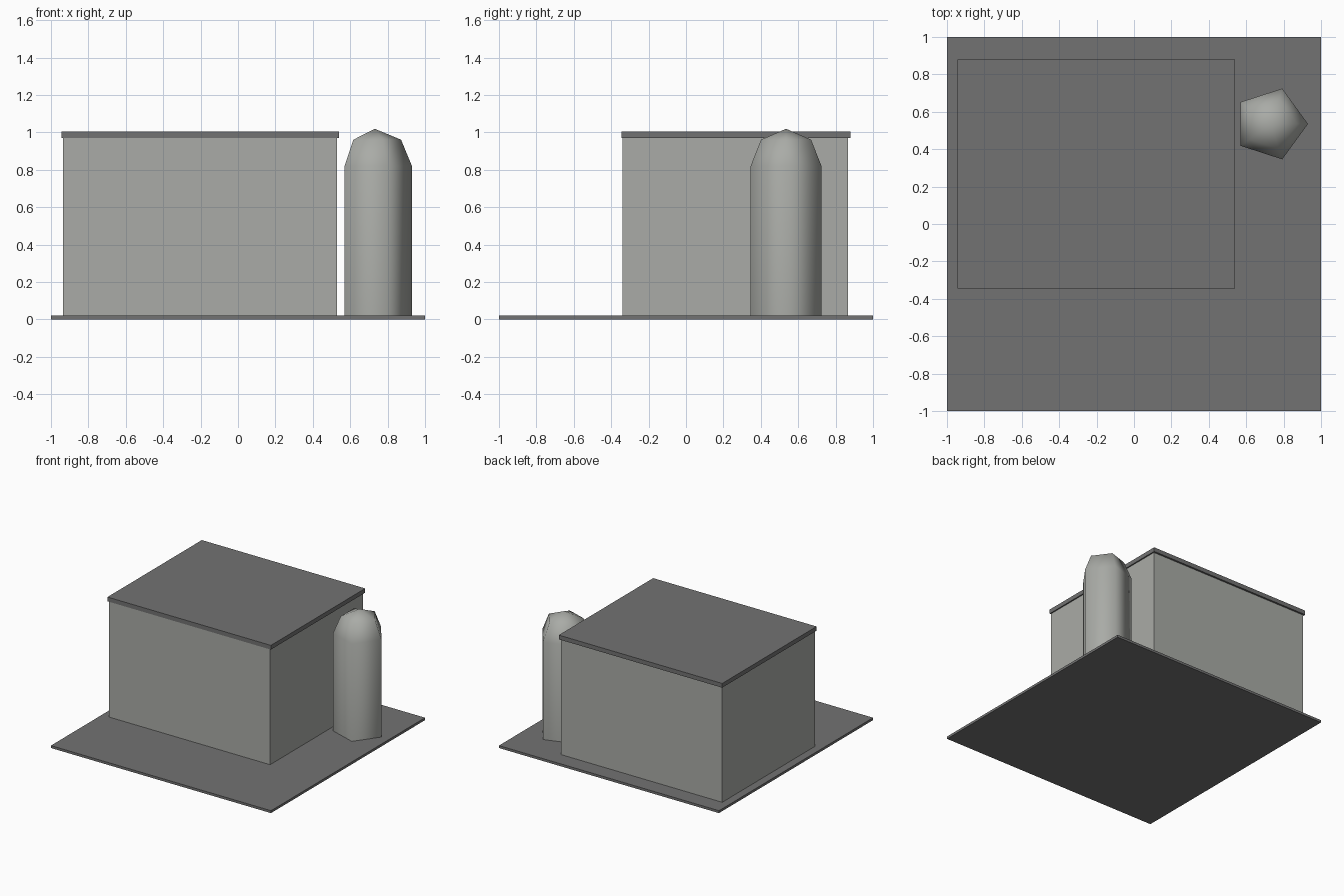
import bpy
import bmesh
from math import cos, sin, radians, tau

cube = bpy.data.objects.get("Cube")
if cube:
    bpy.data.objects.remove(cube, do_unlink=True)


def make_material(name, color):
    mat = bpy.data.materials.new(name)
    mat.use_nodes = True
    mat.diffuse_color = color
    mat.node_tree.nodes["Principled BSDF"].inputs["Base Color"].default_value = color
    return mat


def add_object(name, bm, mat):
    bmesh.ops.recalc_face_normals(bm, faces=bm.faces)
    mesh = bpy.data.meshes.new(name)
    bm.to_mesh(mesh)
    bm.free()
    mesh.materials.append(mat)
    obj = bpy.data.objects.new(name, mesh)
    bpy.context.collection.objects.link(obj)
    return obj


def box(name, low, high, mat):
    bm = bmesh.new()
    bmesh.ops.create_cube(bm, size=1)
    for v in bm.verts:
        v.co = [l if c < 0 else h for c, l, h in zip(v.co, low, high)]
    return add_object(name, bm, mat)


def domed_tank(name, center, radius, sides, bottom, shoulder, mat):
    # Straight wall with a two-step hemispherical cap
    bm = bmesh.new()
    cx, cy = center
    bend = radians(45)
    profile = [(radius, bottom), (radius, shoulder),
               (radius * cos(bend), shoulder + radius * sin(bend))]
    rings = [[bm.verts.new((cx + r * cos(tau * i / sides),
                            cy + r * sin(tau * i / sides), z))
              for i in range(sides)] for r, z in profile]
    tip = bm.verts.new((cx, cy, shoulder + radius))
    for i in range(sides):
        j = (i + 1) % sides
        for a, b in zip(rings, rings[1:]):
            bm.faces.new((a[i], a[j], b[j], b[i])).smooth = True
        bm.faces.new((rings[-1][i], rings[-1][j], tip)).smooth = True
    bm.faces.new(rings[0])
    return add_object(name, bm, mat)


dark = make_material("dark grey", (0.17, 0.17, 0.17, 1))
light = make_material("light grey", (0.40, 0.41, 0.385, 1))

# Ground slab, building and roof
box("ground_slab", (-1, -1, 0), (1, 1, 0.02), dark)
box("building_walls", (-0.935, -0.34, 0.02), (0.53, 0.865, 0.97), light)
box("flat_roof", (-0.945, -0.345, 0.97), (0.54, 0.88, 1.005), dark)

# Storage tank beside the building
domed_tank("storage_tank", (0.731, 0.535), 0.199, 5, 0.02, 0.82, light)
